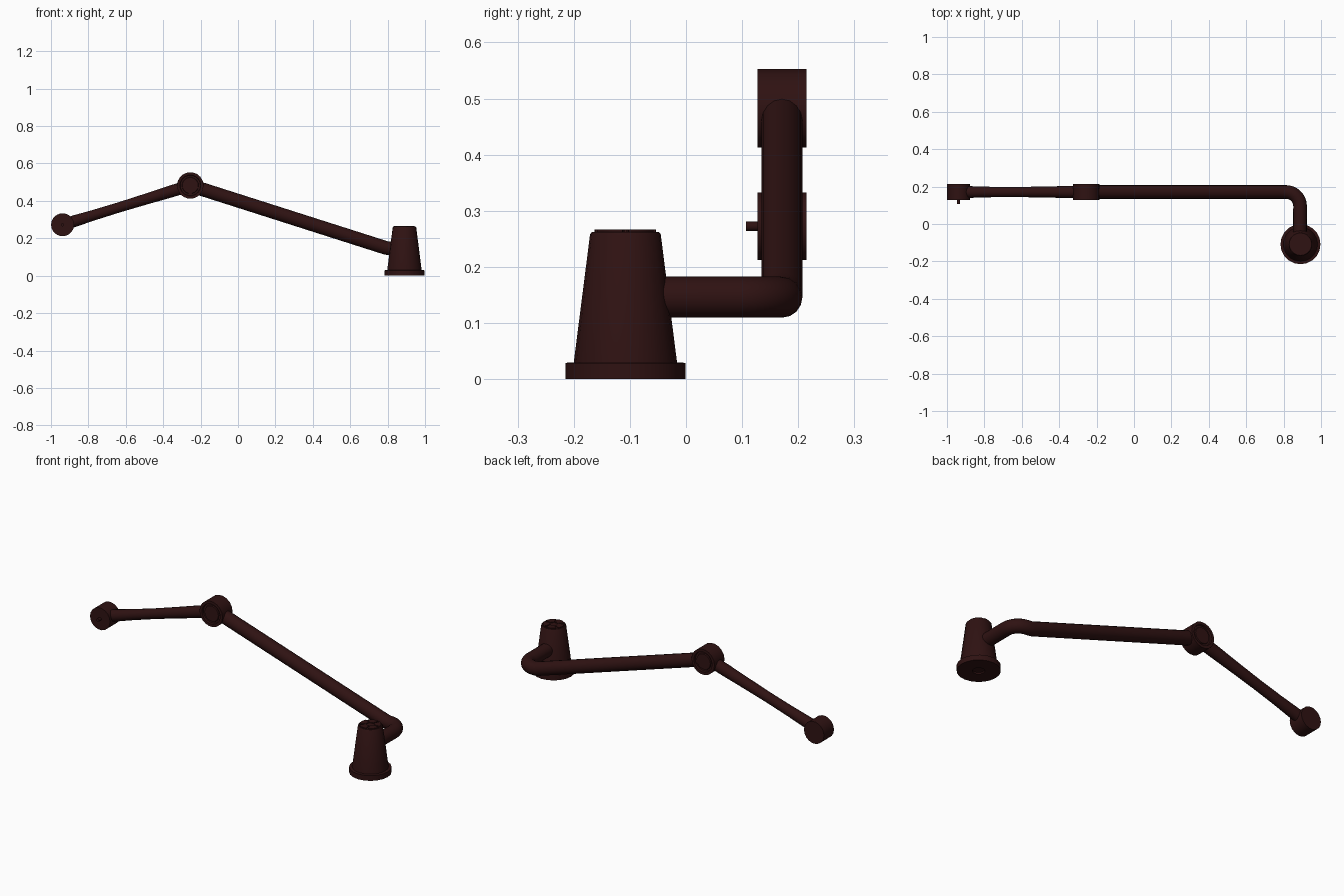
import bpy, bmesh, math
from mathutils import Matrix, Vector

if "Cube" in bpy.data.objects:
    bpy.data.objects.remove(bpy.data.objects["Cube"])

mat = bpy.data.materials.new("dark_maroon")
mat.diffuse_color = (0.028, 0.006, 0.006, 1)
mat.use_nodes = True
mat.node_tree.nodes["Principled BSDF"].inputs["Base Color"].default_value = mat.diffuse_color


def finish(name, bm):
    bmesh.ops.recalc_face_normals(bm, faces=bm.faces)
    me = bpy.data.meshes.new(name)
    bm.to_mesh(me)
    bm.free()
    ob = bpy.data.objects.new(name, me)
    bpy.context.collection.objects.link(ob)
    me.materials.append(mat)
    bpy.ops.object.select_all(action='DESELECT')
    ob.select_set(True)
    bpy.context.view_layer.objects.active = ob
    bpy.ops.object.shade_smooth_by_angle(angle=math.radians(35))
    return ob


def lathe(name, profile, loc, sides=20, along_y=False):
    """Spin (radius, height) points about z, or about y when along_y."""
    bm = bmesh.new()
    vs = [bm.verts.new((r, 0, h)) for r, h in profile]
    es = [bm.edges.new(p) for p in zip(vs, vs[1:])]
    bmesh.ops.spin(bm, geom=vs + es, cent=(0, 0, 0), axis=(0, 0, 1),
                   angle=math.tau, steps=sides, use_duplicate=False)
    bmesh.ops.remove_doubles(bm, verts=bm.verts, dist=1e-5)
    m = Matrix.Translation(loc)
    if along_y:
        m = m @ Matrix.Rotation(-math.pi / 2, 4, 'X')
    bm.transform(m)
    return finish(name, bm)


def tube(name, points, radii, sides=16):
    """Sweep a circle along a path, keeping each ring mitred."""
    bm = bmesh.new()
    pts = [Vector(p) for p in points]
    up = Vector((0, 0, 1))
    rings = []
    for i, p in enumerate(pts):
        t = (pts[min(i + 1, len(pts) - 1)] - pts[max(i - 1, 0)]).normalized()
        side = t.cross(up).normalized()
        top = side.cross(t)
        ring = []
        for k in range(sides):
            a = math.tau * k / sides
            ring.append(bm.verts.new(p + radii[i] * (side * math.cos(a) + top * math.sin(a))))
        rings.append(ring)
    for a, b in zip(rings, rings[1:]):
        for k in range(sides):
            j = (k + 1) % sides
            bm.faces.new((a[k], a[j], b[j], b[k]))
    bm.faces.new(rings[0])
    bm.faces.new(rings[-1])
    return finish(name, bm)


BX, BY, AY = 0.89, -0.108, 0.171
elbow = Vector((-0.255, AY, 0.4825))
tip = Vector((-0.938, AY, 0.2725))

# Tapered pedestal with flange and recessed underside
lathe("base", [(0, 0.008), (0.03, 0.008), (0.03, 0), (0.107, 0), (0.107, 0.029),
               (0.092, 0.03), (0.063, 0.258), (0.060, 0.262), (0, 0.262)],
      (BX, BY, 0))

# Raised segments on top of the pedestal
bm = bmesh.new()
for s in range(5):
    arc = [math.tau * (s + 0.08 + 0.84 * k / 4) / 5 for k in range(5)]
    loop = [(0.055, a) for a in arc] + [(0.02, a) for a in reversed(arc)]
    f = bm.faces.new([bm.verts.new((BX + r * math.cos(a), BY + r * math.sin(a), 0.261))
                      for r, a in loop])
    ext = bmesh.ops.extrude_face_region(bm, geom=[f], use_keep_orig=True)["geom"]
    bmesh.ops.translate(bm, vec=(0, 0, 0.006),
                        verts=[v for v in ext if isinstance(v, bmesh.types.BMVert)])
finish("base_top_segments", bm)

# Lower arm: out of the pedestal, round the corner, up to the elbow
R = 0.075
path = [(0.887, -0.09, 0.146)]
for k in range(9):
    a = math.pi / 2 * k / 8
    path.append((0.888 - R + R * math.cos(a), AY - R + R * math.sin(a), 0.146))
path += [(0.79, AY, 0.149), (0.765, AY, 0.157), tuple(elbow)]
tube("lower_arm", path, [0.0365] * len(path))

# Upper arm, slightly waisted in the middle
tube("upper_arm", [elbow.lerp(tip, t) for t in (0, 0.15, 0.35, 0.55, 0.75, 0.9, 1)],
     [0.033, 0.032, 0.029, 0.027, 0.028, 0.031, 0.032])

# Round joints with a ring groove on both faces
for name, c, r in (("elbow_joint", elbow, 0.071), ("tip_joint", tip, 0.0615)):
    h = 0.044
    half = [(0, h - 0.004), (r * 0.6, h - 0.004), (r * 0.63, h - 0.01),
            (r * 0.76, h - 0.01), (r * 0.79, h), (r, h)]
    if name == "tip_joint":
        half = [(0, h), (r, h)]
    profile = half + [(a, -b) for a, b in reversed(half)]
    lathe(name, profile, c, 18, True)

# Small pin on the front of the tip joint
lathe("tip_pin", [(0, -0.064), (0.0085, -0.064), (0.0085, -0.03), (0, -0.03)],
      tip, 12, True)
